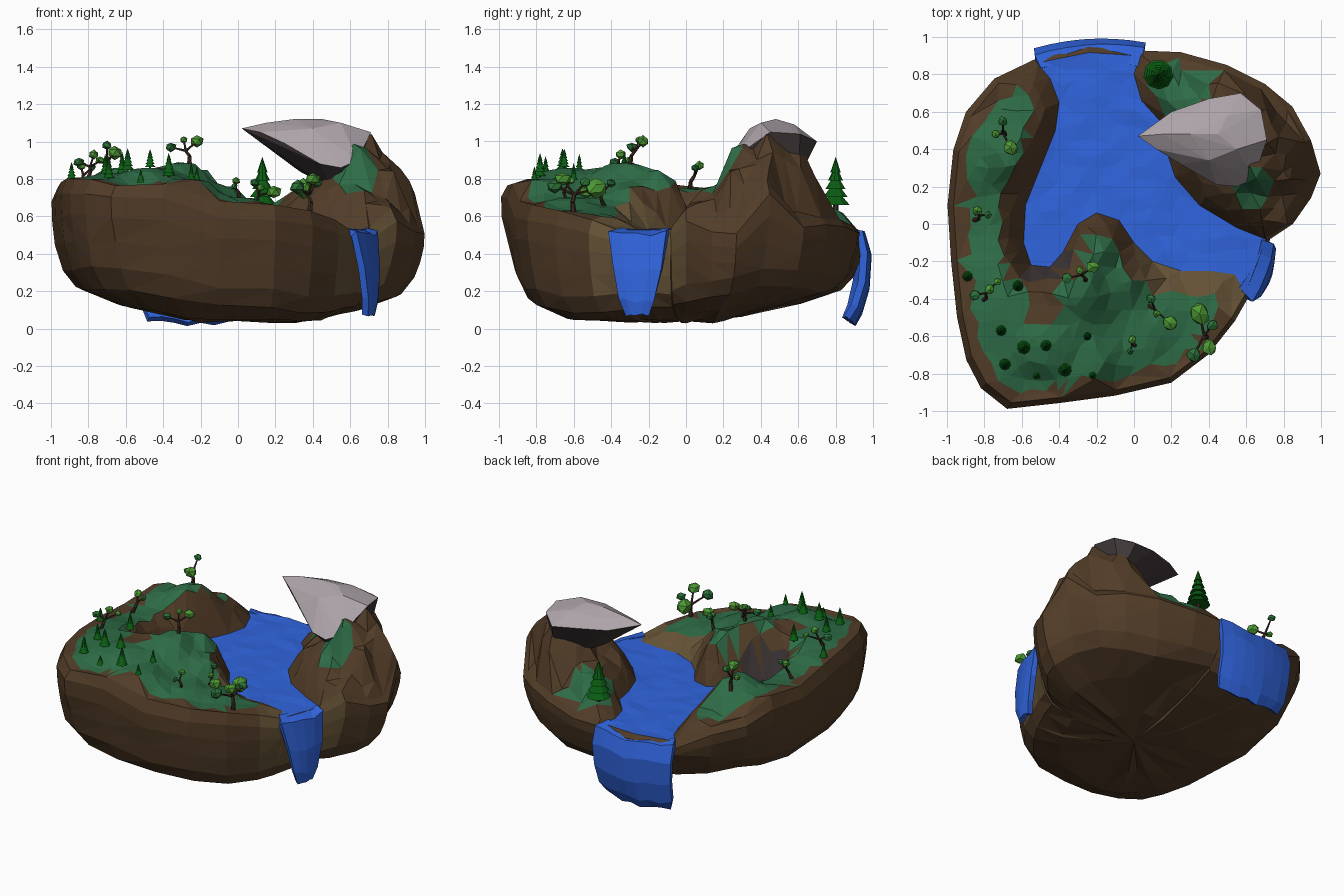
import bpy, bmesh, math, random
from mathutils import Vector, Matrix, geometry, noise

if "Cube" in bpy.data.objects:
    bpy.data.objects.remove(bpy.data.objects["Cube"])
random.seed(4)

COLORS = {"water": (.03, .13, .73), "earth": (.085, .046, .021), "grass": (.027, .15, .062),
          "sand": (.13, .085, .037), "pale_rock": (.42, .37, .40), "dark_rock": (.05, .038, .04),
          "pine_green": (.003, .11, .006), "leaf_light": (.075, .32, .035),
          "leaf_dark": (.025, .17, .04), "bark": (.05, .025, .016)}
NAMES = list(COLORS)
WATER, EARTH, GRASS, SAND, PALE, DARK, PINE, LEAF, LEAF2, BARK = range(10)
for n, c in COLORS.items():
    bpy.data.materials.new(n).diffuse_color = (*c, 1)

def finish(bm, name):
    bmesh.ops.recalc_face_normals(bm, faces=bm.faces)
    me = bpy.data.meshes.new(name)
    bm.to_mesh(me)
    bm.free()
    for n in NAMES:
        me.materials.append(bpy.data.materials[n])
    ob = bpy.data.objects.new(name, me)
    bpy.context.collection.objects.link(ob)
    return ob

# island outline, river banks and hill heights (plan view)
OUTLINE = [(.05, .93), (-.25, .95), (-.5, .9), (-.75, .78), (-.9, .6), (-.97, .4), (-1, .1), (-.98, -.2),
           (-.95, -.5), (-.9, -.73), (-.82, -.88), (-.68, -.99), (-.4, -.96), (-.1, -.92), (.2, -.85),
           (.4, -.7), (.54, -.52), (.61, -.4), (.68, -.22), (.73, -.08), (.85, 0), (.95, .14), (1, .27),
           (.95, .45), (.85, .63), (.7, .75), (.5, .85), (.25, .92)]
BANK = [(.07, 1.1), (.04, .92), (0, .8), (.04, .66), (.14, .55), (.17, .4), (.22, .25), (.35, .1), (.55, -.02),
        (.7, -.08), (.9, -.15), (.75, -.5), (.59, -.36), (.54, -.27), (.4, -.25), (.25, -.25), (.1, -.2), (0, -.1),
        (-.08, .02), (-.2, .06), (-.3, 0), (-.38, -.15), (-.45, -.23), (-.55, -.22), (-.59, -.1),
        (-.58, .1), (-.5, .3), (-.42, .5), (-.4, .65), (-.45, .78), (-.52, .86), (-.6, 1.1)]
HILLS = [(-.9, 0, .75), (-.7, .1, .74), (-.65, .38, .86), (-.85, .4, .79), (-.6, .72, .67), (-.8, .7, .64),
         (-.9, -.35, .8), (-.65, -.45, .83), (-.47, -.65, .86), (-.8, -.75, .8), (-.55, -.92, .76),
         (-.25, -.75, .8), (-.3, -.32, .89), (-.18, -.1, .85), (-.05, -.25, .76), (0, -.6, .7), (0, -.87, .67),
         (.15, -.4, .65), (.3, -.65, .63), (.45, -.45, .6), (.25, -.28, .57), (.57, -.42, .55),
         (.7, .45, 1.05), (.55, .5, .98), (.63, .29, .99), (.62, .62, 1), (.82, .4, .88), (.91, .3, .7),
         (.97, .28, .53), (.82, .6, .58), (.6, .72, .8), (.45, .82, .58), (.78, .1, .68), (.6, .13, .76),
         (.9, .1, .55), (.33, .4, .72), (.42, .22, .74), (.3, .65, .72), (.15, .8, .64), (.25, .9, .55),
         (.7, .74, .56), (.8, .26, .86)]
RIM = [Vector((x * .965, y * .965)) for x, y in OUTLINE]
BANKV = [Vector(p) for p in BANK]
LEVEL = .53

def inside(p, poly):
    r = False
    for a, b in zip(poly, poly[1:] + poly[:1]):
        if (a.y > p.y) != (b.y > p.y) and p.x < (b.x - a.x) * (p.y - a.y) / (b.y - a.y) + a.x:
            r = not r
    return r

def dist(p, poly):
    best = 9
    for a, b in zip(poly, poly[1:] + poly[:1]):
        t = max(0, min(1, (p - a).dot(b - a) / (b - a).length_squared))
        best = min(best, (a + (b - a) * t - p).length)
    return best

def height(p):
    d = dist(p, BANKV)
    if d < .004 or inside(p, BANKV):
        return LEVEL + .012 * noise.noise(Vector((p.x * 6, p.y * 9, 0)))
    w = [(1 / (((x - p.x) ** 2 + (y - p.y) ** 2) ** 1.7 + 1e-5), z) for x, y, z in HILLS]
    h = sum(a * z for a, z in w) / sum(a for a, z in w)
    return LEVEL + (h - LEVEL) * min(1, d / .13) ** .75

def underside(x, y):
    return (.04 + .19 * max(0, -x - .2) + .22 * max(0, x - .4) + .22 * max(0, y - .15)
            + .25 * max(0, -y - .65))

# island top: triangulated jittered grid split along the banks
pts = RIM + BANKV
nr, nb = len(RIM), len(BANKV)
edges = [(i, (i + 1) % nr) for i in range(nr)] + [(nr + i, nr + (i + 1) % nb) for i in range(nb)]
for i in range(-13, 14):
    for j in range(-13, 14):
        p = Vector(((i + .5 * (j % 2)) * .078, j * .075)) + Vector((random.uniform(-.02, .02), random.uniform(-.02, .02)))
        if inside(p, RIM) and dist(p, RIM) > .035 and dist(p, BANKV) > .035:
            pts.append(p)
vs, _, fs, *_ = geometry.delaunay_2d_cdt(pts, edges, [], 0, 1e-5)
bm = bmesh.new()
bv = [bm.verts.new((v.x, v.y, height(v))) for v in vs]
for f in fs:
    c = sum((vs[i] for i in f), Vector((0, 0))) / len(f)
    if inside(c, RIM):
        bm.faces.new([bv[i] for i in f])
bmesh.ops.delete(bm, geom=[v for v in bm.verts if not v.link_faces], context='VERTS')
bm.normal_update()
for f in bm.faces:
    c = f.calc_center_median()
    p = c.xy
    d, r = dist(p, BANKV), dist(p, RIM)
    near = lambda x, y, rad: (p - Vector((x, y))).length < rad
    mountain = p.x > .1 and p.y > -.05
    f.material_index = EARTH
    if inside(p, BANKV):
        f.material_index = WATER
    elif near(-.44, -.27, .17) and c.z < .7:
        f.material_index = DARK
    elif p.x > .0 and p.y < -.1 and d < .14:
        f.material_index = SAND
    elif near(.22, .76, .19) and r > .04 and d > .06 or near(.62, .18, .11):
        f.material_index = GRASS
    elif not mountain and p.y < .8 and r > .06 and (d > .13 or near(-.19, -.15, .09)) and not near(-.5, -.42, .1):
        f.material_index = GRASS
top = set(bm.faces)

# island sides and underside: extrude the rim down in rings
s0, f0 = 1, 1
for s, fr in [(1.036, .85), (1.034, .66), (1.02, .44), (.995, .23), (.93, .08), (.7, .01), (.35, 0)]:
    rim = [e for e in bm.edges if e.is_boundary]
    new = [g for g in bmesh.ops.extrude_edge_only(bm, edges=rim)['geom'] if isinstance(g, bmesh.types.BMVert)]
    for v in new:
        x, y, z = v.co
        k = s / s0 * (1 - (random.uniform(0, .022) if s < 1.03 else random.uniform(0, .004)))
        v.co = (x * k, y * k, underside(x * k, y * k) + (z - underside(x, y)) * fr / f0 + random.uniform(-.012, .012))
    s0, f0 = s, max(fr, .001)
rim = [e for e in bm.edges if e.is_boundary]
new = [g for g in bmesh.ops.extrude_edge_only(bm, edges=rim)['geom'] if isinstance(g, bmesh.types.BMVert)]
bmesh.ops.pointmerge(bm, verts=new, merge_co=(0, 0, .04))
for f in bm.faces:
    if f not in top:
        c = f.calc_center_median()
        f.material_index = SAND if c.x > .45 and -.5 < c.y < -.02 and c.z > .2 else EARTH
bmesh.ops.triangulate(bm, faces=[f for f in bm.faces if f not in top])
finish(bm, "island")

# waterfalls: bulging sheets between left and right edge points
def waterfall(name, rows, bulge, n=7):
    bm = bmesh.new()
    grid = []
    for k, (a, b) in enumerate(rows):
        a, b = Vector(a), Vector(b)
        row = []
        for i in range(n + 1):
            t = i / n
            p = a.lerp(b, t) + Vector(bulge) * (1 - (2 * t - 1) ** 2)
            p.z += random.uniform(-.012, .012) * (k > 0)
            row.append(bm.verts.new(p))
        grid.append(row)
    for r, q in zip(grid, grid[1:]):
        for i in range(n):
            bm.faces.new((r[i], r[i + 1], q[i + 1], q[i]))
    m = finish(bm, name).modifiers.new("thickness", 'SOLIDIFY')
    m.thickness, m.offset = .04, 0

waterfall("back_waterfall", [((.03, .84, .52), (-.5, .83, .52)), ((.055, .93, .51), (-.53, .89, .51)),
          ((.06, .95, .41), (-.53, .92, .41)), ((.05, .94, .25), (-.52, .91, .25)),
          ((.04, .9, .12), (-.51, .88, .12)), ((.01, .86, .05), (-.48, .85, .06))], (0, .035, -.025))
waterfall("side_waterfall", [((.68, -.08, .52), (.56, -.34, .52)), ((.735, -.1, .5), (.62, -.41, .5)),
          ((.74, -.13, .32), (.66, -.38, .32)), ((.73, -.17, .16), (.68, -.35, .16)),
          ((.71, -.2, .08), (.68, -.31, .08))], (.015, -.008, -.01), 4)

# overhanging rock: hull, pale above and dark below
ROCK = [(.02, .47, 1.07), (.2, .6, 1.03), (.4, .67, 1.02), (.57, .7, 1), (.68, .61, 1.04), (.71, .45, 1.05),
        (.64, .24, .9), (.55, .2, .86), (.44, .21, .88), (.25, .32, .99), (.12, .4, 1.05), (.15, .48, 1.1),
        (.3, .48, 1.12), (.45, .48, 1.12), (.55, .4, 1.1), (.4, .34, 1.07), (.5, .58, 1.09), (.3, .58, 1.08),
        (.33, .45, .84), (.48, .52, .77), (.5, .33, .75), (.6, .4, .72), (.2, .47, .95), (.62, .6, .8)]
bm = bmesh.new()
for p in ROCK:
    bm.verts.new(p)
res = bmesh.ops.convex_hull(bm, input=bm.verts)
bmesh.ops.delete(bm, geom=[v for v in bm.verts if not v.link_faces], context='VERTS')
bmesh.ops.recalc_face_normals(bm, faces=bm.faces)
for f in bm.faces:
    f.material_index = PALE if f.normal.z > .12 else DARK
finish(bm, "overhanging_rock")

# trees
def cone(bm, a, b, r1, r2, sides, mat):
    a, b = Vector(a), Vector(b)
    q = (b - a).to_track_quat('Z', 'Y').to_matrix().to_4x4()
    old = set(bm.faces)
    bmesh.ops.create_cone(bm, cap_ends=True, segments=sides, radius1=r1, radius2=r2, depth=(b - a).length,
                          matrix=Matrix.Translation((a + b) / 2) @ q)
    for f in set(bm.faces) - old:
        f.material_index = mat

def pine(x, y, h, r):
    bm = bmesh.new()
    z = height(Vector((x, y))) - .01
    cone(bm, (x, y, z), (x, y, z + h * .3), r * .2, r * .15, 6, BARK)
    for k in range(5):
        cone(bm, (x, y, z + h * (.12 + .15 * k)), (x, y, z + h * (.42 + .147 * k)), r * (1 - .16 * k), 0, 9, PINE)
    finish(bm, "pine_tree")

pine(.13, .8, .29, .08)
for x, y, h, r in [(-.89, -.28, .1, .027), (-.62, -.33, .13, .03), (-.71, -.57, .12, .028), (-.59, -.66, .13, .036),
                   (-.47, -.65, .11, .03), (-.25, -.6, .1, .022), (-.69, -.75, .13, .031), (-.52, -.81, .08, .022),
                   (-.37, -.78, .14, .036), (-.22, -.81, .08, .02)]:
    pine(x, y, h, r)

def leafy(base, blobs):
    bm = bmesh.new()
    foot = Vector((*base, height(Vector(base)) - .02))
    mid = sum((Vector(b[:3]) for b in blobs), Vector()) / len(blobs)
    bend = foot.lerp(mid, .35) + Vector((.012, -.008, .01))
    fork = foot.lerp(mid, .65)
    w = .05 * (mid.z - foot.z) + .004
    cone(bm, foot, bend, w * 1.4, w, 6, BARK)
    cone(bm, bend, fork, w, w * .8, 6, BARK)
    for i, (x, y, z, r) in enumerate(blobs):
        cone(bm, fork, (x, y, z), w * .7, w * .4, 5, BARK)
        old = set(bm.faces)
        vv = bmesh.ops.create_icosphere(bm, subdivisions=1, radius=r)['verts']
        for v in vv:
            v.co = Vector((x, y, z)) + Vector((v.co.x, v.co.y, v.co.z * .85)) * random.uniform(.8, 1.15)
        for f in set(bm.faces) - old:
            f.material_index = LEAF2 if i % 2 else LEAF
    finish(bm, "leafy_tree")

leafy((-.7, .49), [(-.66, .41, .94, .045), (-.7, .55, .98, .028), (-.74, .48, .9, .026)])
leafy((-.86, .02), [(-.84, .07, .87, .03), (-.78, .05, .86, .022)])
leafy((-.81, -.41), [(-.77, -.35, .93, .03), (-.85, -.38, .89, .032), (-.73, -.31, .9, .022)])
leafy((-.26, -.3), [(-.22, -.23, 1, .038), (-.36, -.29, .97, .03), (-.29, -.25, 1.01, .025)])
leafy((.07, -.43), [(.19, -.53, .73, .042), (.09, -.4, .78, .028), (.12, -.48, .75, .024)])
leafy((.38, -.6), [(.35, -.48, .75, .062), (.32, -.7, .76, .045), (.4, -.66, .8, .045), (.42, -.54, .78, .035)])
leafy((0, -.64), [(-.01, -.62, .79, .025), (-.02, -.68, .76, .02)])

for m in bpy.data.materials:
    if m.users and not m.is_grease_pencil:
        m.use_nodes = True
        m.node_tree.nodes["Principled BSDF"].inputs["Base Color"].default_value = m.diffuse_color
